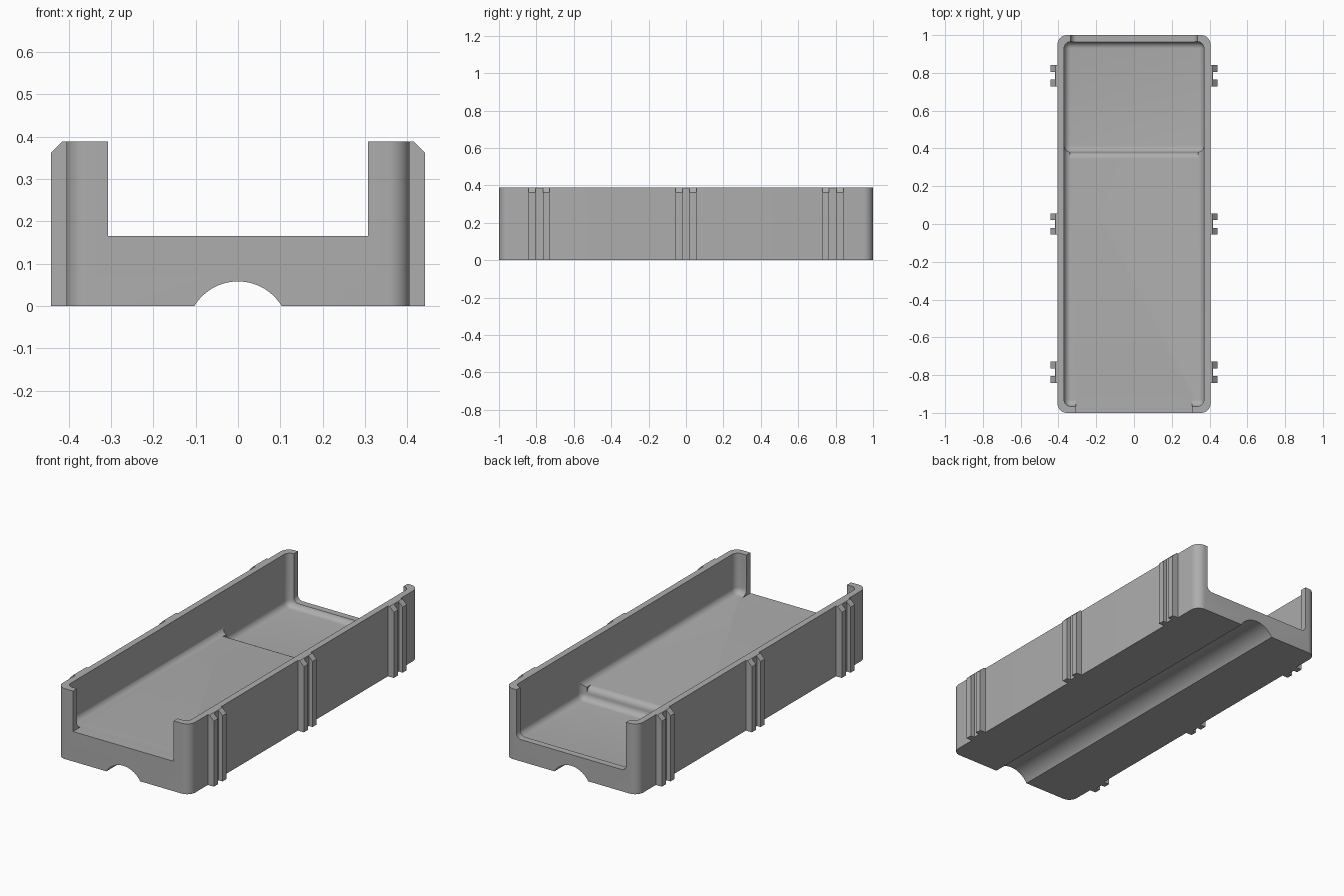
import bpy, bmesh, math

if "Cube" in bpy.data.objects:
    bpy.data.objects.remove(bpy.data.objects["Cube"])

grey = bpy.data.materials.new("plain grey")
grey.diffuse_color = (0.42, 0.42, 0.42, 1)
grey.use_nodes = True
grey.node_tree.nodes["Principled BSDF"].inputs["Base Color"].default_value = grey.diffuse_color


def add_object(name, bm):
    bmesh.ops.recalc_face_normals(bm, faces=bm.faces)
    mesh = bpy.data.meshes.new(name)
    bm.to_mesh(mesh)
    bm.free()
    ob = bpy.data.objects.new(name, mesh)
    bpy.context.collection.objects.link(ob)
    mesh.materials.append(grey)
    return ob


def prism(name, pts, place, a, b):
    """Extrude a 2D profile from a to b; place(u, v, w) maps it to xyz."""
    bm = bmesh.new()
    lo = [bm.verts.new(place(u, v, a)) for u, v in pts]
    hi = [bm.verts.new(place(u, v, b)) for u, v in pts]
    bm.faces.new(lo)
    bm.faces.new(hi[::-1])
    n = len(pts)
    for i in range(n):
        j = (i + 1) % n
        bm.faces.new((lo[i], lo[j], hi[j], hi[i]))
    return add_object(name, bm)


def rounded_box(name, x, y, z, r, pick, seg=8):
    """Box between the given ranges with the picked edges rounded."""
    bm = bmesh.new()
    bmesh.ops.create_cube(bm, size=1)
    for v in bm.verts:
        for i, (lo, hi) in enumerate((x, y, z)):
            v.co[i] = lo if v.co[i] < 0 else hi
    edges = [e for e in bm.edges if pick(e)]
    if edges:
        bmesh.ops.bevel(bm, geom=edges, offset=r, segments=seg,
                        profile=0.5, affect='EDGES')
    return add_object(name, bm)


def vertical(e):
    return abs(e.verts[0].co.z - e.verts[1].co.z) > 1e-4


def not_top(e):
    return min(v.co.z for v in e.verts) < 0.3


def along_y_low(e):
    return (abs(e.verts[0].co.y - e.verts[1].co.y) > 1e-4
            and max(v.co.z for v in e.verts) < 0.3)


def along_x(u, v, w):
    return (w, u, v)


def along_y(u, v, w):
    return (u, w, v)


# Tray body with rounded vertical corners
H = 0.388
tray = rounded_box("tray", (-0.405, 0.405), (-1, 1), (0, H), 0.05, vertical)

# Main cavity, lower rear floor, and rear and front openings
cutters = [
    rounded_box("main_cavity", (-0.37, 0.37), (-0.965, 0.965), (0.165, 0.6), 0.035, not_top),
    rounded_box("rear_cavity", (-0.37, 0.37), (0.38, 0.965), (0.095, 0.6), 0.035, not_top),
    rounded_box("rear_opening", (-0.335, 0.335), (0.93, 1.1), (0.12, 0.6), 0.03, along_y_low),
    rounded_box("front_opening", (-0.307, 0.307), (-1.1, -0.92), (0.165, 0.6), 0, lambda e: False),
]

# Rounded upper edge of the floor step
arc = [(0.345 + 0.035 * math.sin(t), 0.13 + 0.035 * math.cos(t))
       for t in (math.pi / 2 * i / 8 for i in range(9))]
cutters.append(prism("step_rounding", arc + [(0.39, 0.13), (0.39, 0.18), (0.345, 0.18)],
                     along_x, -0.338, 0.338))

# Round channel along the underside
R, cz = 0.1205, -0.0625
circle = [(R * math.cos(t), cz + R * math.sin(t))
          for t in (2 * math.pi * i / 64 for i in range(64))]
cutters.append(prism("underside_channel", circle, along_y, -1.1, 1.1))

bpy.context.view_layer.objects.active = tray
for c in cutters:
    mod = tray.modifiers.new(c.name, 'BOOLEAN')
    mod.operation = 'DIFFERENCE'
    mod.solver = 'EXACT'
    mod.object = c
    bpy.ops.object.modifier_apply(modifier=mod.name)
    bpy.data.objects.remove(c, do_unlink=True)

bpy.ops.object.select_all(action='DESELECT')
tray.select_set(True)
bpy.ops.object.shade_smooth_by_angle(angle=math.radians(30))

# Paired ribs with chamfered tops and a thin backing strip, on both sides
rib = [(0.404, 0), (0.441, 0), (0.441, 0.362), (0.415, H), (0.404, H)]
strip = [(0.404, 0), (0.418, 0), (0.418, H - 0.003), (0.415, H), (0.404, H)]
for y in (-0.785, 0, 0.785):
    for label, prof, a, b in (("rib", rib, -0.056, -0.02),
                              ("rib", rib, 0.02, 0.056),
                              ("rib_backing", strip, -0.02, 0.02)):
        for side, s in (("right", 1), ("left", -1)):
            prism(f"{side}_{label}", [(s * u, v) for u, v in prof],
                  along_y, y + a, y + b)
